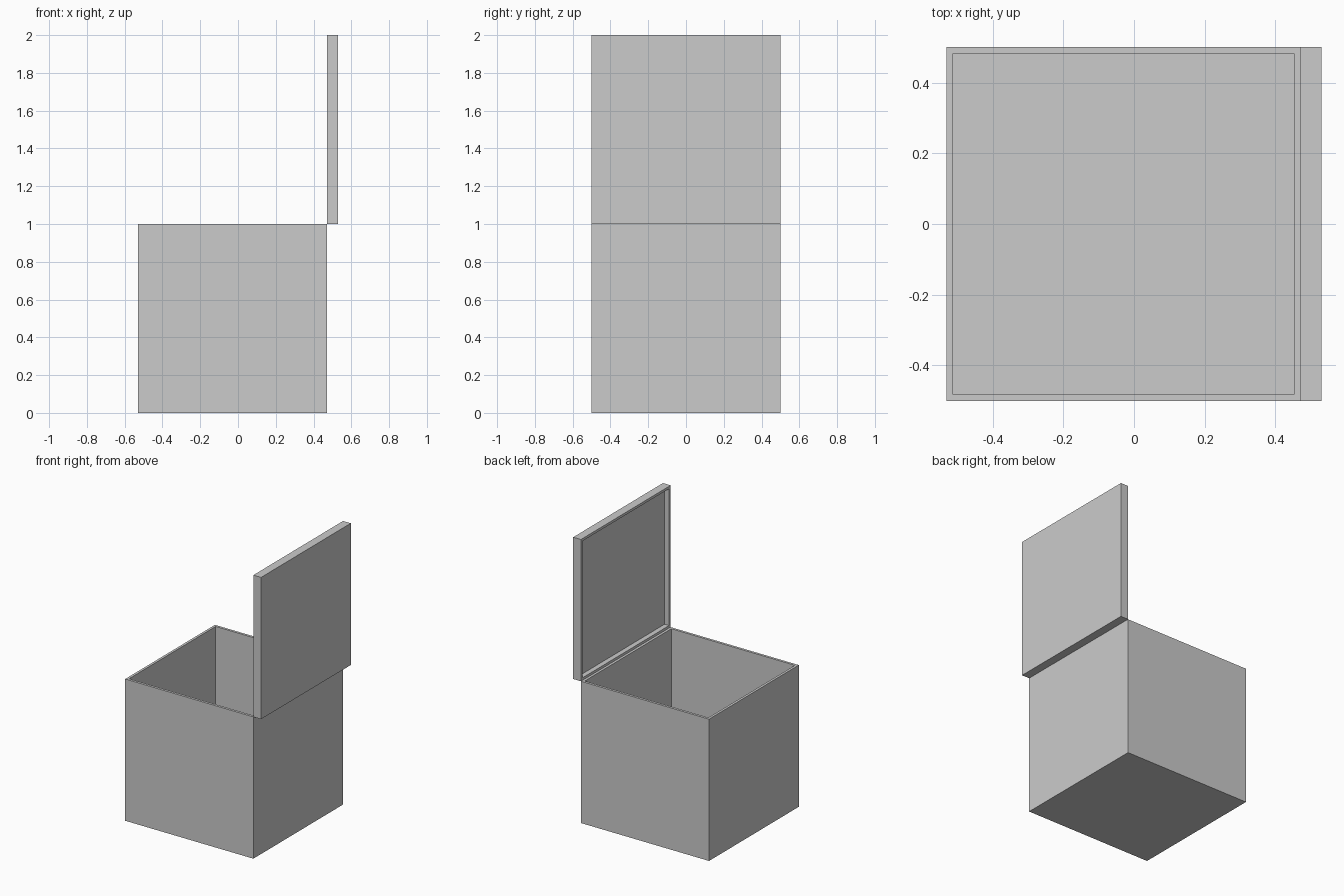
import bpy, bmesh
from mathutils import Matrix, Vector

if "Cube" in bpy.data.objects:
    bpy.data.objects.remove(bpy.data.objects["Cube"])

WALL = 0.025


def open_tray(name, height, matrix):
    """Square 1 x 1 tray, open at the top, with even wall and floor thickness."""
    bm = bmesh.new()
    bmesh.ops.create_cube(bm, size=1)
    bmesh.ops.scale(bm, vec=(1, 1, height), verts=bm.verts)
    bmesh.ops.translate(bm, vec=(0, 0, height / 2), verts=bm.verts)
    top = max(bm.faces, key=lambda f: f.calc_center_median().z)
    # rim, then sink the inside down to the floor
    bmesh.ops.inset_region(bm, faces=[top], thickness=WALL)
    res = bmesh.ops.extrude_discrete_faces(bm, faces=[top])
    bmesh.ops.translate(bm, vec=(0, 0, WALL - height), verts=res["faces"][0].verts)
    bmesh.ops.recalc_face_normals(bm, faces=bm.faces)
    bm.transform(matrix)
    mesh = bpy.data.meshes.new(name)
    bm.to_mesh(mesh)
    bm.free()
    obj = bpy.data.objects.new(name, mesh)
    bpy.context.collection.objects.link(obj)
    return obj


# box body, open at the top
open_tray("box_body", 1.0, Matrix.Translation(Vector((-0.03, 0, 0))))

# shallow lid standing open, hollow side facing the box
open_tray("box_lid", 0.06,
          Matrix.Translation(Vector((0.53, 0, 1.5))) @ Matrix.Rotation(-1.5707963, 4, 'Y'))
